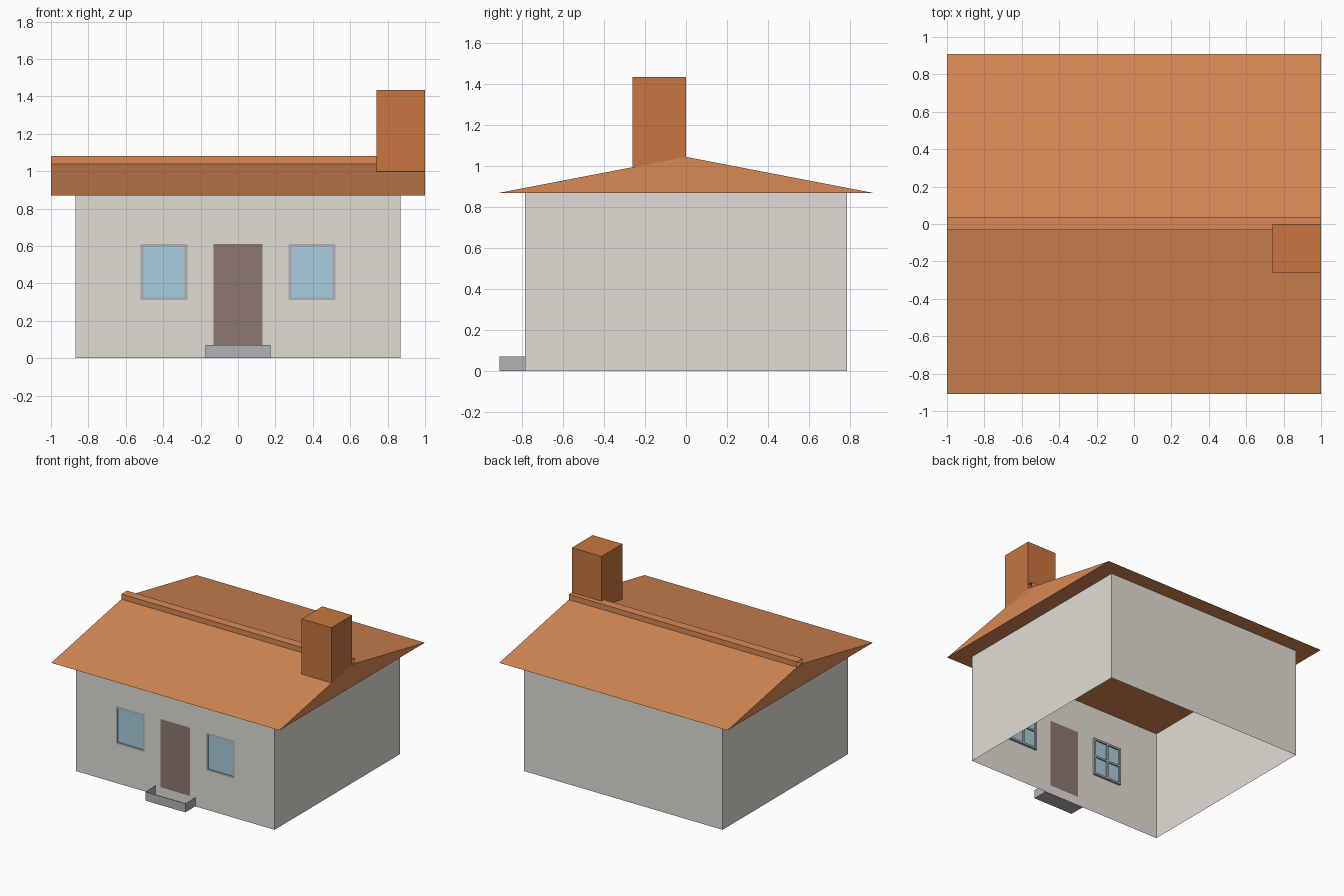
import bpy

if "Cube" in bpy.data.objects:
    bpy.data.objects.remove(bpy.data.objects["Cube"])

X, Y, EAVE = 0.87, 0.785, 0.87


def material(name, rgb):
    m = bpy.data.materials.new(name)
    m.diffuse_color = (*rgb, 1)
    m.use_nodes = True
    m.node_tree.nodes["Principled BSDF"].inputs["Base Color"].default_value = m.diffuse_color
    return m


wall_mat = material("plaster", (0.75, 0.73, 0.66))
roof_mat = material("roof_tile", (0.69, 0.25, 0.09))
brick_mat = material("chimney_brick", (0.57, 0.18, 0.05))
glass_mat = material("window_glass", (0.38, 0.62, 0.73))
door_mat = material("door_wood", (0.27, 0.19, 0.16))
trim_mat = material("stone_trim", (0.45, 0.45, 0.46))


def mesh(name, verts, faces, mat):
    me = bpy.data.meshes.new(name)
    me.from_pydata(verts, [], faces)
    me.materials.append(mat)
    ob = bpy.data.objects.new(name, me)
    bpy.context.collection.objects.link(ob)
    return ob


SIDES = {"bottom": (0, 2, 3, 1), "top": (4, 5, 7, 6), "front": (0, 1, 5, 4),
         "back": (2, 6, 7, 3), "left": (0, 4, 6, 2), "right": (1, 3, 7, 5)}


def box(name, xr, yr, zr, mat, skip=()):
    """Box from ranges, leaving the skipped sides open."""
    verts = [(x, y, z) for z in zr for y in yr for x in xr]
    return mesh(name, verts, [f for s, f in SIDES.items() if s not in skip], mat)


def panel(name, xr, y, zr, mat):
    (a, b), (c, d) = xr, zr
    return mesh(name, [(a, y, c), (b, y, c), (b, y, d), (a, y, d)], [(0, 1, 2, 3)], mat)


# Side and back walls: thin shell, open at floor and ceiling
box("walls", (-X, X), (-Y, Y), (0, EAVE), wall_mat, ("bottom", "top", "front"))

# Front wall as a grid with door and window cells left out
xs = [-X, -0.52, -0.27, -0.13, 0.13, 0.27, 0.52, X]
zs = [0, 0.07, 0.31, 0.61, EAVE]
holes = {(1, 2), (5, 2), (3, 1), (3, 2)}
n = len(xs)
faces = [(j * n + i, j * n + i + 1, (j + 1) * n + i + 1, (j + 1) * n + i)
         for j in range(len(zs) - 1) for i in range(n - 1) if (i, j) not in holes]
mesh("front_wall", [(x, -Y, z) for z in zs for x in xs], faces, wall_mat)

# Door
panel("door", (-0.13, 0.13), -Y, (0.07, 0.61), door_mat)

# Windows: glass, frame and inner glazing bars
T = 0.015
for side, x0, x1 in (("left", -0.52, -0.27), ("right", 0.27, 0.52)):
    z0, z1 = 0.31, 0.61
    xm, zm = (x0 + x1) / 2, (z0 + z1) / 2
    panel(side + "_glass", (x0, x1), -Y + 0.006, (z0, z1), glass_mat)
    frame = (-Y, -Y + 0.018)
    inner = (-Y + 0.008, -Y + 0.018)
    box(side + "_frame_bottom", (x0, x1), frame, (z0, z0 + T), trim_mat)
    box(side + "_frame_top", (x0, x1), frame, (z1 - T, z1), trim_mat)
    box(side + "_frame_side_a", (x0, x0 + T), frame, (z0 + T, z1 - T), trim_mat)
    box(side + "_frame_side_b", (x1 - T, x1), frame, (z0 + T, z1 - T), trim_mat)
    box(side + "_bar_upright", (xm - T / 2, xm + T / 2), inner, (z0 + T, z1 - T), trim_mat)
    box(side + "_bar_cross", (x0 + T, x1 - T), inner, (zm - T / 2, zm + T / 2), trim_mat)

# Roof: closed triangular prism
profile = [(-0.91, EAVE), (0.91, EAVE), (0, 1.045)]
mesh("roof", [(x, y, z) for x in (-1, 1) for y, z in profile],
     [(0, 2, 1), (3, 4, 5), (0, 1, 4, 3), (1, 2, 5, 4), (2, 0, 3, 5)], roof_mat)

# Ridge cap: open-ended channel
box("ridge_cap", (-1, 1), (-0.032, 0.038), (1.037, 1.08), roof_mat,
    ("left", "right", "bottom"))

# Chimney
box("chimney", (0.74, 1.0), (-0.26, 0), (0.998, 1.435), brick_mat, ("bottom",))

# Door step: shallow tray against the wall
box("door_step", (-0.175, 0.175), (-0.91, -Y), (0, 0.07), trim_mat, ("top", "back"))
